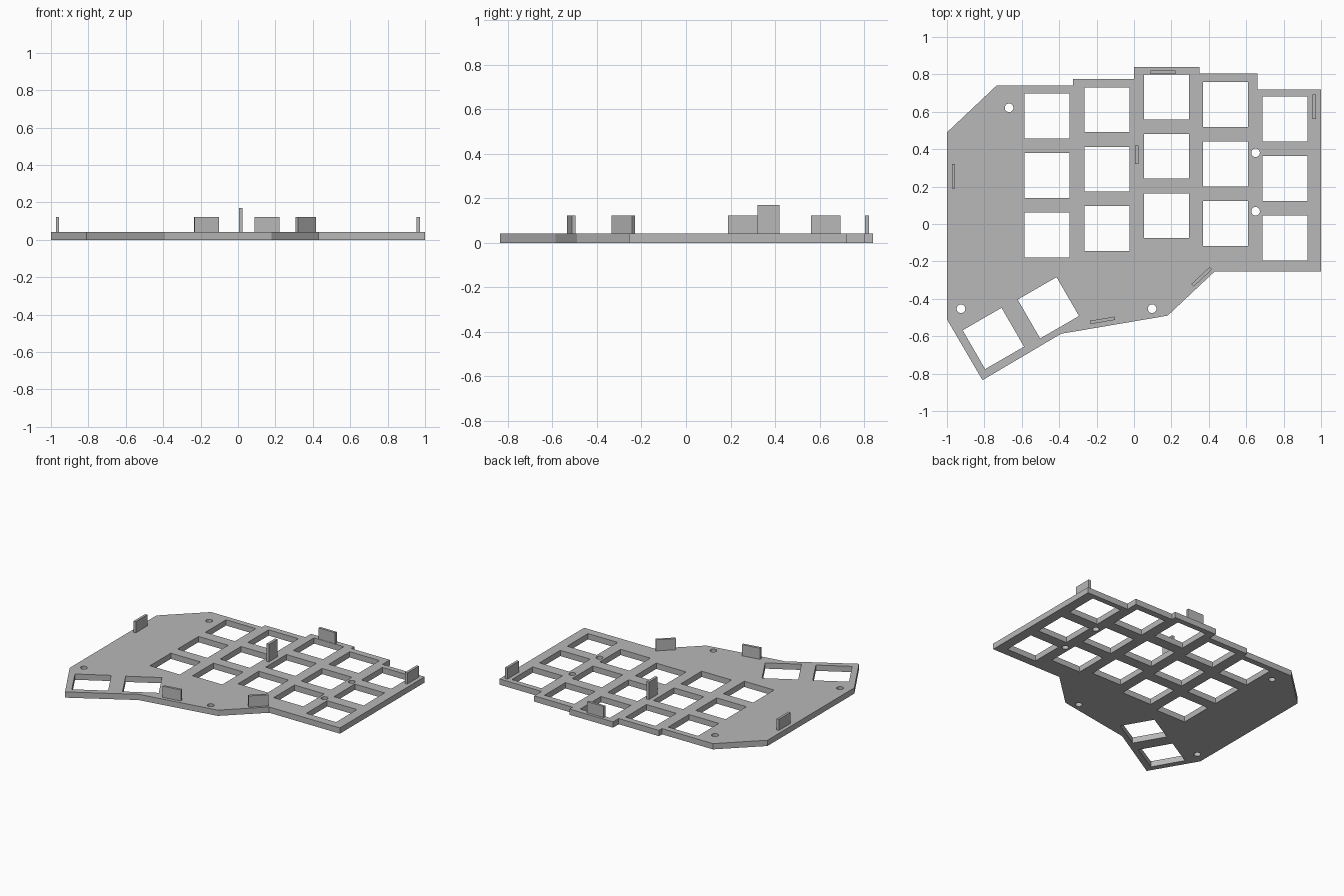
import bpy
from math import sin, cos, pi, radians

if "Cube" in bpy.data.objects:
    bpy.data.objects.remove(bpy.data.objects["Cube"])

THICK = 0.042
KEY = 0.24       # switch opening side
PITCH = 0.318    # spacing of openings within a column

grey = bpy.data.materials.new("plate grey")
grey.use_nodes = True
grey.diffuse_color = (0.48, 0.48, 0.48, 1)
grey.node_tree.nodes["Principled BSDF"].inputs["Base Color"].default_value = (0.48, 0.48, 0.48, 1)


def square(cx, cy, angle=0):
    """Corners of one switch opening."""
    r = KEY / 2 ** 0.5
    return [(cx + r * cos(angle + pi / 4 + i * pi / 2),
             cy + r * sin(angle + pi / 4 + i * pi / 2)) for i in range(4)]


def circle(cx, cy, r=0.023, n=32):
    return [(cx + r * cos(2 * pi * i / n), cy + r * sin(2 * pi * i / n)) for i in range(n)]


# Outer edge of the plate
loops = [[(-1, .49), (-.735, .74), (-.325, .74), (-.325, .775), (0, .775), (0, .84),
          (.35, .84), (.35, .805), (.66, .805), (.66, .72), (1, .72), (1, -.255),
          (.43, -.255), (.18, -.49), (-.39, -.587), (-.81, -.835), (-1, -.51)]]

# Five staggered columns of three openings: x, y of the middle one
for cx, cy in [(-.465, .26), (-.145, .293), (.173, .362), (.49, .32), (.807, .243)]:
    loops += [square(cx, cy + row * PITCH) for row in (-1, 0, 1)]

# Two angled thumb openings
loops += [square(x, y, radians(30)) for x, y in [(-.752, -.612), (-.458, -.448)]]

# Screw holes
loops += [circle(x, y) for x, y in
          [(-.668, .621), (.65, .381), (.65, .068), (-.925, -.453), (.097, -.453)]]

# Filled, extruded outline turned into a mesh
curve = bpy.data.curves.new("plate_outline", 'CURVE')
curve.dimensions = '2D'
curve.fill_mode = 'BOTH'
curve.extrude = THICK / 2
for pts in loops:
    spline = curve.splines.new('POLY')
    spline.points.add(len(pts) - 1)
    for p, (x, y) in zip(spline.points, pts):
        p.co = (x, y, 0, 1)
    spline.use_cyclic_u = True
    spline.use_smooth = False
helper = bpy.data.objects.new("plate_outline", curve)
bpy.context.collection.objects.link(helper)
bpy.context.view_layer.update()
graph = bpy.context.evaluated_depsgraph_get()
mesh = bpy.data.meshes.new_from_object(helper.evaluated_get(graph))
bpy.data.objects.remove(helper)
mesh.materials.clear()
mesh.materials.append(grey)
plate = bpy.data.objects.new("switch_plate", mesh)
plate.location.z = THICK / 2
bpy.context.collection.objects.link(plate)


def tab(name, x, y, angle, length=0.133, top=0.123, thick=0.018):
    """Upright tab standing on the plate."""
    base = THICK - 0.002
    bpy.ops.mesh.primitive_cube_add(size=1, location=(x, y, (base + top) / 2),
                                    rotation=(0, 0, radians(angle)))
    ob = bpy.context.object
    ob.name = name
    ob.scale = (length, thick, top - base)
    ob.data.materials.append(grey)


tab("right_tab", -.965, .255, 90)
tab("left_tab", .963, .627, 90)
tab("back_tab", .155, .812, 0)
tab("front_tab", -.168, -.515, 9.5)
tab("front_left_tab", .362, -.282, 43)
tab("centre_tab", .015, .37, 90, length=.1, top=.17, thick=.02)
